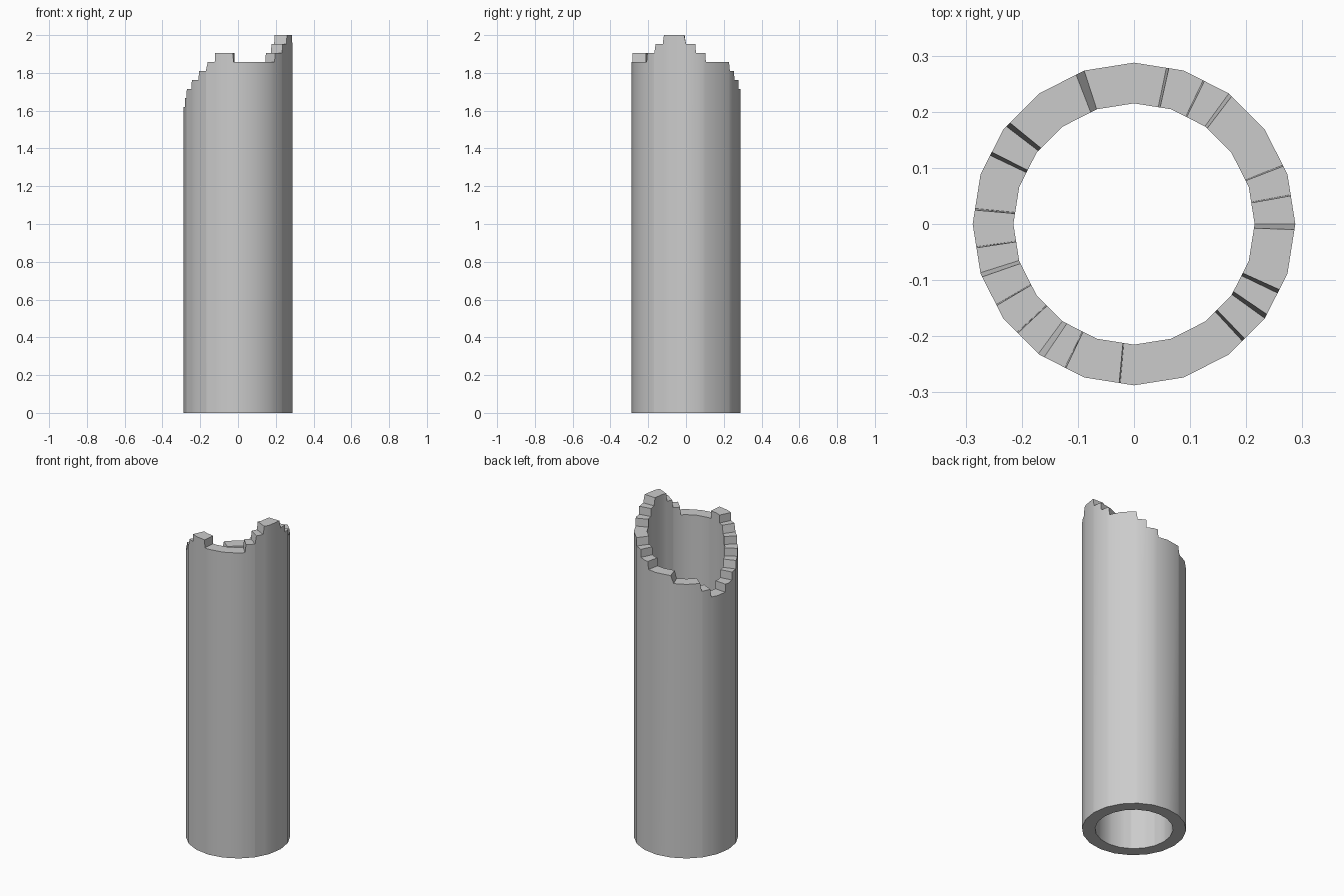
import bpy, bmesh, math

if "Cube" in bpy.data.objects:
    bpy.data.objects.remove(bpy.data.objects["Cube"])

SIDES, R_OUT, R_IN = 20, 0.2875, 0.215
STEP = 1 / 21

# Broken rim: (start angle, end angle, steps below the highest tooth)
rim = [(0, 10.2, 1), (10.6, 21.2, 2), (21.6, 52.6, 3), (54, 63.8, 4),
       (64.3, 77.4, 5), (78.3, 108, 6), (111.2, 140.8, 7), (142.6, 153.2, 8),
       (154.5, 174.4, 9), (175, 188.2, 8), (188.6, 197.6, 7), (199.2, 210.3, 6),
       (210.7, 222.8, 5), (223.2, 233.6, 4), (236, 244.3, 3), (244.7, 264.7, 2),
       (265.1, 312.8, 3), (314, 324.2, 2), (325.8, 334.3, 1), (335.7, 358, 0)]

# Stations around the rim, including the corners of the 20-sided tube
ends = [(a, 2 - k * STEP) for s, e, k in rim for a in (s, e)]
ends.append((360, ends[0][1]))
stations = []
for (a, za), (b, zb) in zip(ends, ends[1:]):
    stations.append((a, za))
    for i in range(SIDES):
        c = i * 360 / SIDES
        if a + 0.05 < c < b - 0.05:
            stations.append((c, za + (zb - za) * (c - a) / (b - a)))


def on_polygon(radius, angle, z):
    """Point on the flat sides of the 20-gon."""
    w = 360 / SIDES
    r = radius * math.cos(math.radians(w / 2)) / math.cos(math.radians(angle % w - w / 2))
    t = math.radians(angle)
    return (r * math.cos(t), r * math.sin(t), z)


# Each station is a closed section: outer bottom, outer top, inner top, inner bottom
bm = bmesh.new()
sections = [[bm.verts.new(on_polygon(r, a, h)) for r, h in
             ((R_OUT, 0), (R_OUT, z), (R_IN, z), (R_IN, 0))] for a, z in stations]
for i, s in enumerate(sections):
    n = sections[(i + 1) % len(sections)]
    for j in range(4):
        k = (j + 1) % 4
        bm.faces.new((s[j], n[j], n[k], s[k]))
bmesh.ops.recalc_face_normals(bm, faces=bm.faces)

mesh = bpy.data.meshes.new("broken_pipe")
bm.to_mesh(mesh)
bm.free()
pipe = bpy.data.objects.new("broken_pipe", mesh)
bpy.context.collection.objects.link(pipe)

# Smooth round walls, crisp broken rim
bpy.context.view_layer.objects.active = pipe
pipe.select_set(True)
bpy.ops.object.shade_smooth_by_angle(angle=math.radians(30))
